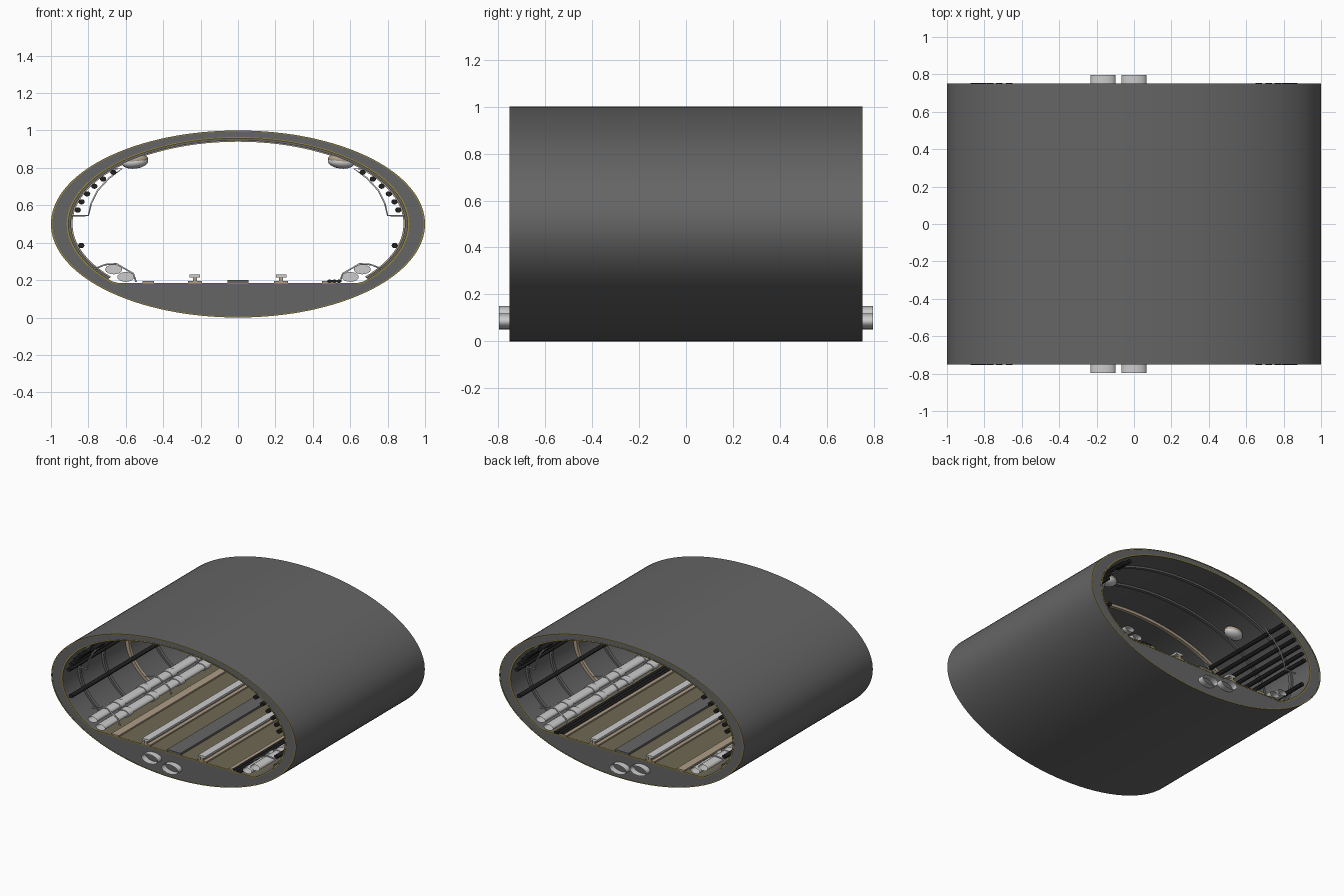
import bpy, bmesh, math
from mathutils import Matrix

if "Cube" in bpy.data.objects:
    bpy.data.objects.remove(bpy.data.objects["Cube"])

CZ, L = 0.5, 0.75
N = 128


def mat(name, c):
    m = bpy.data.materials.new(name)
    m.diffuse_color = (*c, 1)
    m.use_nodes = True
    m.node_tree.nodes["Principled BSDF"].inputs["Base Color"].default_value = m.diffuse_color
    return m


DARK = mat("dark_concrete", (0.13, 0.13, 0.13))
FLOOR = mat("floor_brown", (0.16, 0.14, 0.09))
GOLD = mat("gold_seal", (0.30, 0.24, 0.05))
TAN = mat("tan", (0.42, 0.34, 0.24))
BLACK = mat("black_cable", (0.015, 0.015, 0.015))
LIGHT = mat("light_metal", (0.6, 0.6, 0.6))


def finish(name, bm, m, smooth=True):
    bmesh.ops.recalc_face_normals(bm, faces=bm.faces)
    me = bpy.data.meshes.new(name)
    bm.to_mesh(me)
    bm.free()
    ob = bpy.data.objects.new(name, me)
    bpy.context.collection.objects.link(ob)
    me.materials.append(m)
    if smooth:
        bpy.ops.object.select_all(action='DESELECT')
        ob.select_set(True)
        bpy.context.view_layer.objects.active = ob
        bpy.ops.object.shade_smooth_by_angle(angle=math.radians(35))
    return ob


def loop(rx, rz, floor=-9):
    # ellipse outline, cut flat at the floor height
    pts = []
    for i in range(N):
        t = 2 * math.pi * i / N
        pts.append((rx * math.cos(t), CZ + max(rz * math.sin(t), floor)))
    return pts


def ring(name, outer, inner, y0, y1, m, closed=True):
    # hollow section between two outlines, extruded along y
    bm = bmesh.new()
    v = [[bm.verts.new((x, y, z)) for x, z in p]
         for p, y in ((outer, y0), (inner, y0), (inner, y1), (outer, y1))]
    n = len(outer)
    for k in range(4):
        a, b = v[k], v[(k + 1) % 4]
        for i in range(n if closed else n - 1):
            j = (i + 1) % n
            bm.faces.new((a[i], a[j], b[j], b[i]))
    if not closed:
        for e in (0, n - 1):
            bm.faces.new([v[k][e] for k in range(4)])
    return finish(name, bm, m)


def extrude(name, pts, m, y0=-L, y1=L, caps=True):
    bm = bmesh.new()
    a = [bm.verts.new((x, y0, z)) for x, z in pts]
    b = [bm.verts.new((x, y1, z)) for x, z in pts]
    n = len(pts)
    for i in range(n):
        bm.faces.new((a[i], a[(i + 1) % n], b[(i + 1) % n], b[i]))
    if caps:
        bm.faces.new(a)
        bm.faces.new(b)
    return finish(name, bm, m)


def oval(x, z, rx, rz, n=24):
    return [(x + rx * math.cos(2 * math.pi * i / n), z + rz * math.sin(2 * math.pi * i / n)) for i in range(n)]


def box(x0, x1, z0, z1):
    return [(x0, z0), (x1, z0), (x1, z1), (x0, z1)]


def rod(name, pts, r, m):
    cu = bpy.data.curves.new(name, 'CURVE')
    cu.dimensions = '3D'
    cu.bevel_depth = r
    cu.bevel_resolution = 1
    cu.use_fill_caps = True
    sp = cu.splines.new('POLY')
    sp.points.add(len(pts) - 1)
    for p, q in zip(sp.points, pts):
        p.co = (*q, 1)
    cu.materials.append(m)
    ob = bpy.data.objects.new(name, cu)
    bpy.context.collection.objects.link(ob)


def arch(rx, rz, a0=-40, a1=220, n=72):
    return [(rx * math.cos(math.radians(a0 + (a1 - a0) * i / n)),
             CZ + rz * math.sin(math.radians(a0 + (a1 - a0) * i / n))) for i in range(n + 1)]


# tunnel body with flat floor bed
ring("tunnel_shell", loop(1.0, 0.5), loop(0.91, 0.46, -0.318), -L, L, DARK)
extrude("floor_slab", box(-0.66, 0.66, 0.178, 0.185), FLOOR, -L + .003, L - .003)

# gold seals on both end faces
for s in (-1, 1):
    y = s * L
    ring("outer_seal", loop(1.0, 0.5), loop(0.992, 0.495), y - .002, y + .002, GOLD)
    ring("inner_seal", loop(0.916, 0.465, -0.322), loop(0.906, 0.458, -0.315), y - .002, y + .002, GOLD)

# lining ribs
for y in (-0.56, -0.28, 0.28, 0.56):
    ring("lining_rib", arch(0.91, 0.46), arch(0.893, 0.446), y - .012, y + .012, DARK, False)
ring("centre_rib", arch(0.91, 0.46), arch(0.885, 0.44), -.013, .013, TAN, False)

# open drain pipes through the bed
for x, z in ((-0.165, 0.117), (0.0, 0.085)):
    extrude("drain_pipe", oval(x, z, 0.067, 0.034, 32), LIGHT, -0.797, 0.797, False)

# centre tray
extrude("centre_tray", box(-0.055, 0.055, 0.184, 0.2), DARK)
# loose cables on the right of the floor
for x in (0.49, 0.515, 0.54):
    extrude("floor_cable", oval(x, 0.194, 0.014, 0.009, 10), BLACK)

for s in (-1, 1):
    # running rails
    x = s * 0.23
    extrude("rail_foot", box(x - .037, x + .037, .184, .195), TAN)
    extrude("rail_web", box(x - .01, x + .01, .194, .217), TAN)
    extrude("rail_head", box(x - .028, x + .028, .215, .23), LIGHT)
    # side strips
    extrude("floor_strip", box(s * .48 - .03, s * .48 + .03, .184, .196), TAN)

    # service pipes with collars
    for px, pz in ((0.665, 0.257), (0.6, 0.217)):
        extrude("service_pipe", oval(s * px, pz, 0.038, 0.021), LIGHT, caps=False)
        for y in (-0.45, -0.15, 0.15, 0.45):
            extrude("pipe_collar", oval(s * px, pz, 0.045, 0.026), LIGHT, y - .03, y + .03)
    # pipe straps
    for y in (-0.6, 0, 0.6):
        rod("pipe_strap", [(s * px, y, pz) for px, pz in
            ((.78, .255), (.71, .283), (.65, .287), (.56, .235), (.545, .19))], .005, LIGHT)

    # wall cables
    for a in (-15.5, 10, 16, 22, 28, 34, 40):
        t = math.radians(a)
        extrude("wall_cable", oval(s * .87 * math.cos(t), CZ + .43 * math.sin(t), .017, .014, 12),
                BLACK, -L - .003, L + .003)
    # cable brackets
    for y in (-0.62, 0, 0.62):
        p = [(.89, .545), (.8, .545), (.785, .61), (.75, .68), (.69, .745), (.62, .795), (.68, .795)]
        rod("cable_bracket", [(s * a, y, b) for a, b in p], .005, LIGHT)

    # lamps
    for y in (-0.38, 0.38):
        for name, rz, m, dz in (("lamp_dome", .034, LIGHT, 0), ("lamp_housing", .03, TAN, .012)):
            bm = bmesh.new()
            bmesh.ops.create_uvsphere(bm, u_segments=24, v_segments=12, radius=1)
            bmesh.ops.transform(bm, verts=bm.verts, matrix=Matrix.Translation((s * .55, y, .83 + dz))
                                @ Matrix.Rotation(s * .12, 4, 'Y') @ Matrix.Diagonal((.07, .05, rz, 1)))
            finish(name, bm, m)
